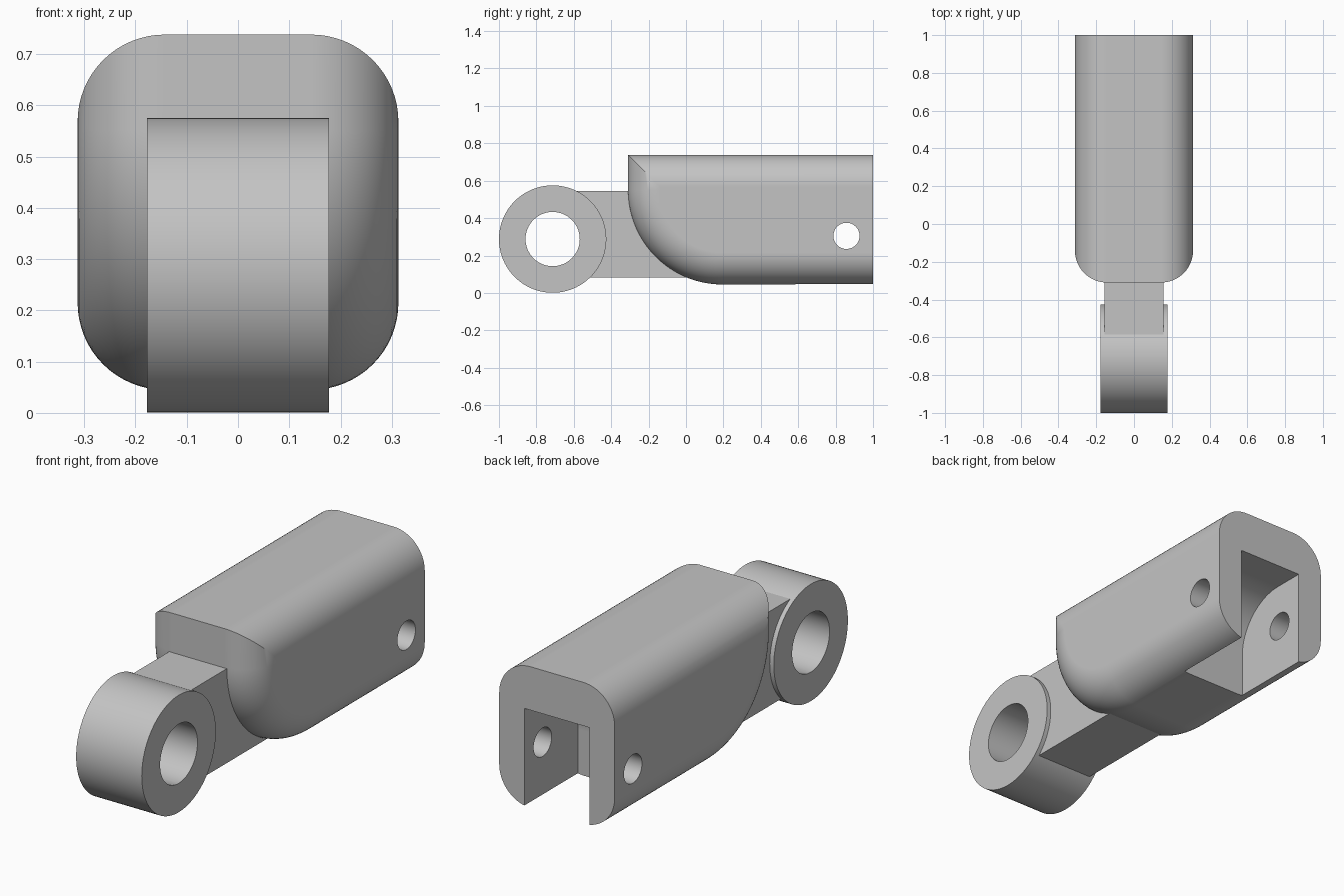
import bpy, bmesh, math

cube = bpy.data.objects.get("Cube")
if cube:
    bpy.data.objects.remove(cube, do_unlink=True)

grey = bpy.data.materials.new("plain_grey")
grey.use_nodes = True
colour = (0.55, 0.55, 0.55, 1)
grey.diffuse_color = colour
grey.node_tree.nodes["Principled BSDF"].inputs["Base Color"].default_value = colour


def arc(cy, cz, r, start, end, n):
    """Points of an arc in the side plane, angles in degrees."""
    angles = [math.radians(start + (end - start) * i / n) for i in range(n + 1)]
    return [(cy + r * math.cos(a), cz + r * math.sin(a)) for a in angles]


def loft(name, layers):
    """Join side profiles, given as (x, points), into a closed solid."""
    bm = bmesh.new()
    rings = [[bm.verts.new((x, y, z)) for y, z in pts] for x, pts in layers]
    count = len(rings[0])
    for a, b in zip(rings, rings[1:]):
        for i in range(count):
            j = (i + 1) % count
            bm.faces.new((a[i], a[j], b[j], b[i]))
    bm.faces.new(rings[0])
    bm.faces.new(rings[-1])
    bmesh.ops.recalc_face_normals(bm, faces=bm.faces)
    mesh = bpy.data.meshes.new(name)
    bm.to_mesh(mesh)
    bm.free()
    mesh.materials.append(grey)
    obj = bpy.data.objects.new(name, mesh)
    bpy.context.collection.objects.link(obj)
    return obj


def extrude(name, pts, half):
    return loft(name, [(-half, pts), (half, pts)])


def disc(name, cy, cz, r, half, n=96):
    return extrude(name, arc(cy, cz, r, 0, 360, n)[:-1], half)


def activate(obj):
    bpy.ops.object.select_all(action='DESELECT')
    obj.select_set(True)
    bpy.context.view_layer.objects.active = obj


def cut(obj, cutter):
    mod = obj.modifiers.new("cut", 'BOOLEAN')
    mod.operation = 'DIFFERENCE'
    mod.solver = 'EXACT'
    mod.object = cutter
    activate(obj)
    bpy.ops.object.modifier_apply(modifier=mod.name)


def finish(obj):
    activate(obj)
    bpy.ops.object.shade_smooth_by_angle(angle=math.radians(30))
    mod = obj.modifiers.new("even_shading", 'WEIGHTED_NORMAL')
    mod.keep_sharp = True


# Body: side profile rolled inward at both sides to round its edges
FRONT, BACK, TOP, BOTTOM = -0.31, 1.0, 0.738, 0.045
HALF, ROUND, NOSE = 0.313, 0.17, 0.505


def body_profile(d):
    nose = arc(FRONT + NOSE, BOTTOM + NOSE, NOSE - d, 180, 270, 32)
    return [(BACK, TOP - d), (FRONT + d, TOP - d)] + nose + [(BACK, BOTTOM + d)]


steps = 16
side = []
for i in range(steps + 1):
    t = math.pi / 2 * i / steps
    side.append((HALF - ROUND + ROUND * math.sin(t), ROUND * (1 - math.cos(t))))
layers = [(-x, body_profile(d)) for x, d in reversed(side)]
layers += [(x, body_profile(d)) for x, d in side]
body = loft("body", layers)

# Slot open to the back and bottom, with a rounded inner end
slot = extrude("slot_cutter",
               [(1.2, -0.2), (1.2, 0.525)] + arc(0.845, 0.265, 0.26, 90, 180, 24)
               + [(0.585, -0.2)], 0.177)
pin = disc("pin_hole_cutter", 0.858, 0.305, 0.07, 0.5, 48)
cut(body, slot)
cut(body, pin)

# Arm and eye share one bore
arm = extrude("arm", [(-0.713, 0.082), (0.2, 0.082), (0.2, 0.545), (-0.713, 0.545)], 0.156)
eye = disc("eye", -0.713, 0.288, 0.287, 0.178)
bore = disc("bore_cutter", -0.713, 0.288, 0.145, 0.5, 64)
for part in (arm, eye):
    cut(part, bore)

for part in (body, arm, eye):
    finish(part)
for cutter in (slot, pin, bore):
    bpy.data.objects.remove(cutter, do_unlink=True)
